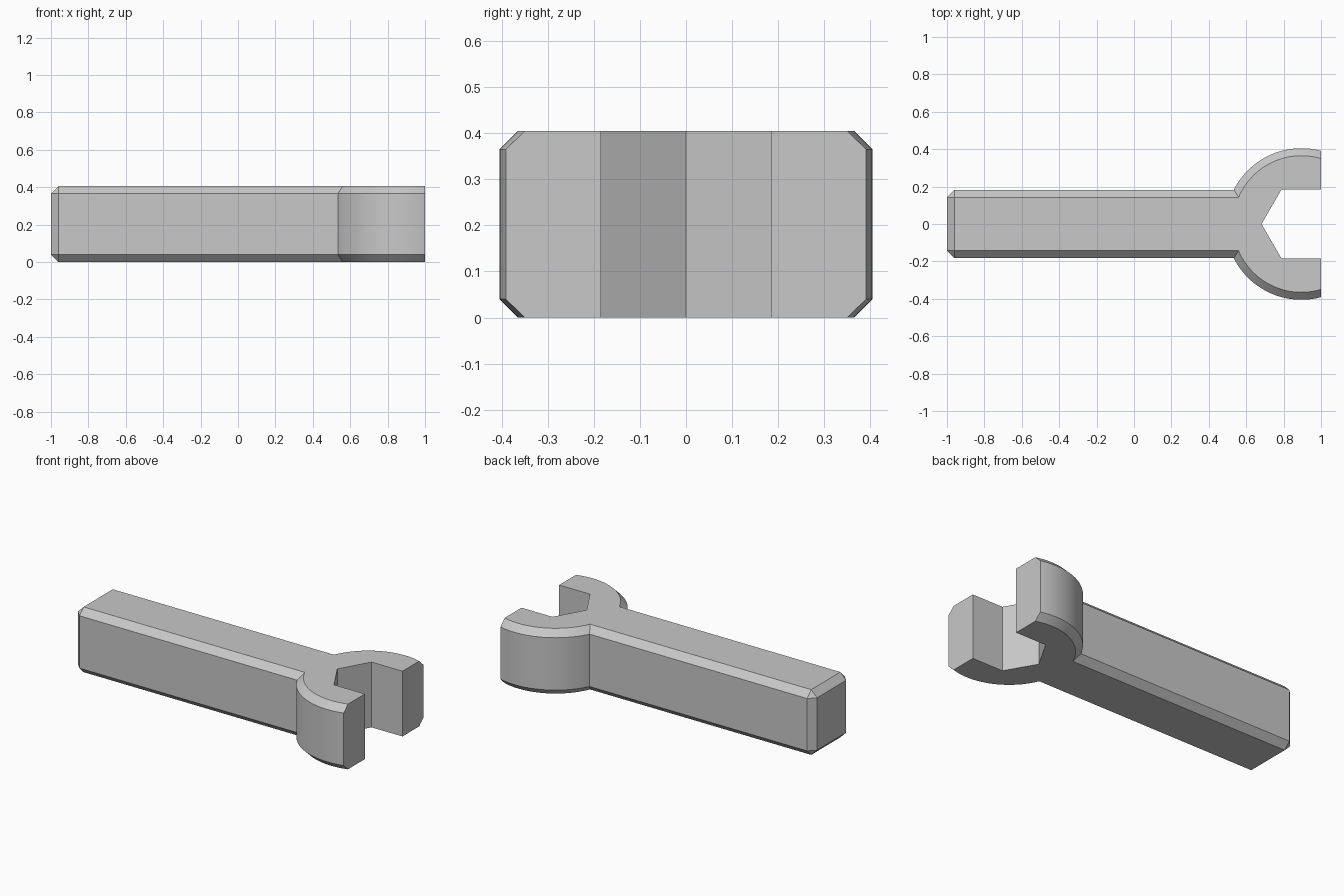
import bpy
import bmesh
from math import acos, asin, cos, sin, pi, sqrt, radians

cube = bpy.data.objects.get("Cube")
if cube:
    bpy.data.objects.remove(cube, do_unlink=True)

HEIGHT = 0.405      # thickness of the tool
BEVEL = 0.04        # chamfer around the outside
HEAD_X = 0.895      # centre of the round head
HEAD_R = 0.405
HANDLE_W = 0.183    # half width of the handle
JAW_R = 0.213       # circumradius of the hexagonal mouth
STEPS = 28

steel = bpy.data.materials.new("steel grey")
steel.use_nodes = True
grey = (0.58, 0.58, 0.58, 1)
steel.diffuse_color = grey
steel.node_tree.nodes["Principled BSDF"].inputs["Base Color"].default_value = grey


def outline(inset):
    """Closed outline of the wrench; the mouth stays put, the outside is inset."""
    r, w = HEAD_R - inset, HANDLE_W - inset
    jaw_y = JAW_R * sqrt(3) / 2
    half = [(HEAD_X - JAW_R / 2, jaw_y), (1, jaw_y)]
    start, end = acos((1 - HEAD_X) / r), pi - asin(w / r)
    for i in range(STEPS + 1):
        a = start + (end - start) * i / STEPS
        half.append((HEAD_X + r * cos(a), r * sin(a)))
    # chamfered handle corner, which closes to a point on the inset outline
    half += [(BEVEL - 1, w), (-1 + inset, HANDLE_W - BEVEL)]
    mirrored = [(x, -y) for x, y in reversed(half)]
    return [(HEAD_X - JAW_R, 0)] + half + mirrored


# Stack four outlines from bottom to top and skin them
bm = bmesh.new()
levels = [(0, BEVEL), (BEVEL, 0), (HEIGHT - BEVEL, 0), (HEIGHT, BEVEL)]
rings = [[bm.verts.new((x, y, z)) for x, y in outline(inset)]
         for z, inset in levels]
for low, high in zip(rings, rings[1:]):
    for i in range(len(low)):
        j = (i + 1) % len(low)
        bm.faces.new((low[i], low[j], high[j], high[i]))
bm.faces.new(rings[-1])
bm.faces.new(rings[0][::-1])
bmesh.ops.remove_doubles(bm, verts=bm.verts[:], dist=0.0005)

# Merge the stacked flat strips of the mouth and jaw ends into single faces
inner = [e for e in bm.edges if len(e.link_faces) == 2
         and abs(e.verts[0].co.z - e.verts[1].co.z) < 0.001
         and e.calc_face_angle(1) < 0.001]
bmesh.ops.dissolve_edges(bm, edges=inner, use_verts=False)
bmesh.ops.recalc_face_normals(bm, faces=bm.faces[:])

mesh = bpy.data.meshes.new("wrench")
bm.to_mesh(mesh)
bm.free()
mesh.materials.append(steel)
wrench = bpy.data.objects.new("wrench", mesh)
bpy.context.collection.objects.link(wrench)

# Smooth the round head, keep the chamfers crisp
bpy.ops.object.select_all(action="DESELECT")
wrench.select_set(True)
bpy.context.view_layer.objects.active = wrench
bpy.ops.object.shade_smooth_by_angle(angle=radians(30))
